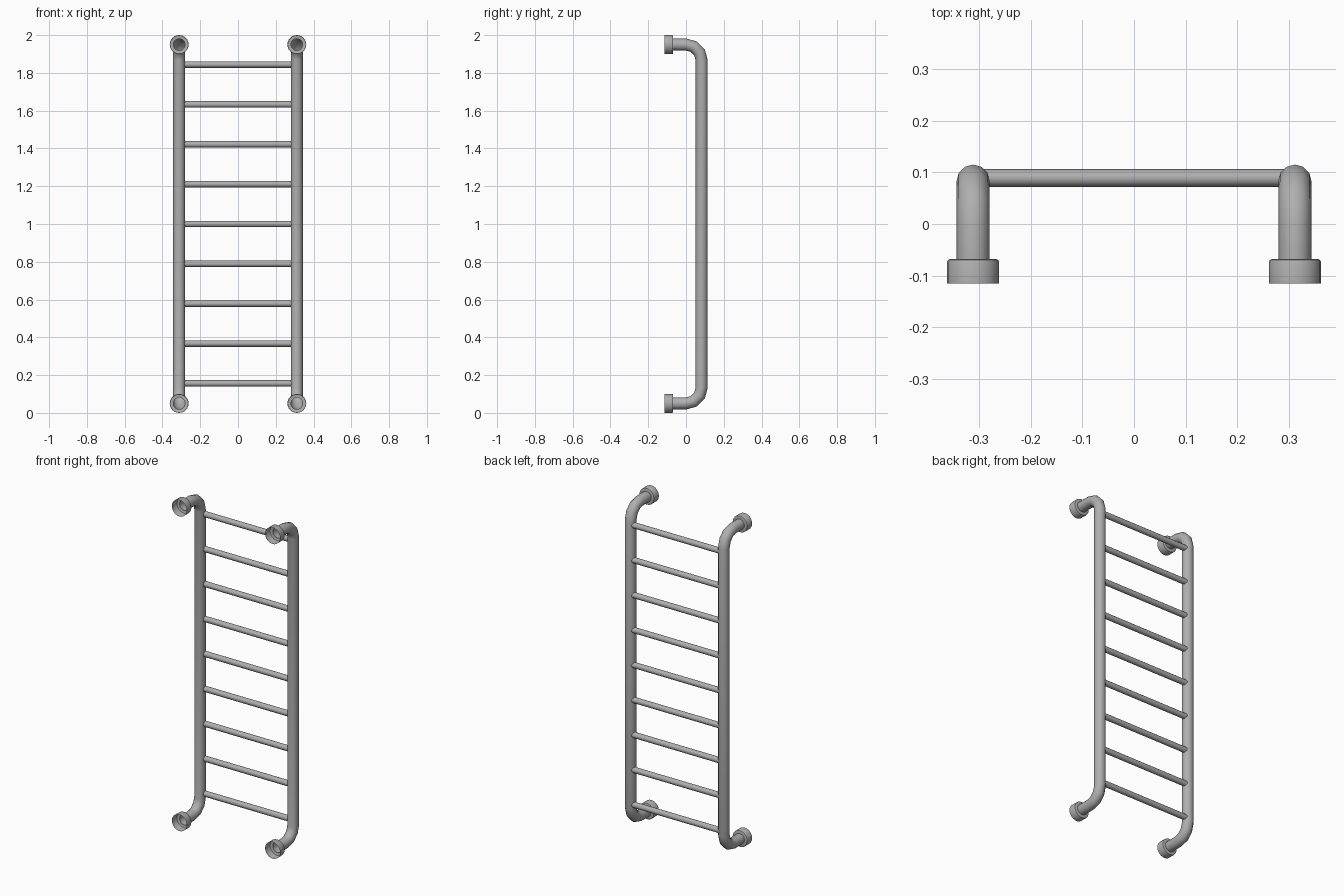
import bpy
import bmesh
from math import sin, cos, pi, radians
from mathutils import Vector

if "Cube" in bpy.data.objects:
    bpy.data.objects.remove(bpy.data.objects["Cube"])

RAIL_X, RAIL_Y, RAIL_R = 0.3115, 0.083, 0.032
BEND = 0.083
Z_LOW, Z_HIGH = 0.05, 1.95
WALL_Y, COLLAR_Y = -0.115, -0.068

# Dark grey metal
metal = bpy.data.materials.new("dark_metal")
metal.diffuse_color = (0.43, 0.43, 0.43, 1)
metal.use_nodes = True
metal.node_tree.nodes["Principled BSDF"].inputs["Base Color"].default_value = metal.diffuse_color


def finish(obj):
    """Smooth shading and metal colour."""
    obj.data.materials.append(metal)
    bpy.ops.object.select_all(action='DESELECT')
    obj.select_set(True)
    bpy.context.view_layer.objects.active = obj
    bpy.ops.object.shade_smooth_by_angle(angle=radians(40))


def skin(name, rings):
    """Join matching rings of points into an open, smooth tube."""
    bm = bmesh.new()
    loops = [[bm.verts.new(p) for p in ring] for ring in rings]
    n = len(loops[0])
    for a, b in zip(loops, loops[1:]):
        for i in range(n):
            j = (i + 1) % n
            bm.faces.new((a[i], a[j], b[j], b[i]))
    bmesh.ops.recalc_face_normals(bm, faces=bm.faces[:])
    mesh = bpy.data.meshes.new(name)
    bm.to_mesh(mesh)
    bm.free()
    obj = bpy.data.objects.new(name, mesh)
    bpy.context.collection.objects.link(obj)
    finish(obj)


def ring(center, normal, r, n):
    """Circle around center; normal lies in the plane x = constant."""
    c = Vector(center)
    return [c + Vector((1, 0, 0)) * r * sin(2 * pi * i / n)
            + Vector(normal) * r * cos(2 * pi * i / n) for i in range(n)]


# Rail path: (y, z, outward normal angle), wall - bend - upright - bend - wall
path = [(COLLAR_Y, Z_LOW, -90)]
for base, angles in ((Z_LOW + BEND, (-90, -60, -30, 0)), (Z_HIGH - BEND, (0, 30, 60, 90))):
    for a in angles:
        t = radians(a)
        path.append((RAIL_Y - BEND + BEND * cos(t), base + BEND * sin(t), a))
path.append((COLLAR_Y, Z_HIGH, 90))

for side, sx in (("left", -1), ("right", 1)):
    x = sx * RAIL_X
    # Bent side rail
    skin(f"rail_{side}", [ring((x, y, z), (0, cos(radians(a)), sin(radians(a))), RAIL_R, 12)
                          for y, z, a in path])
    # Hollow wall cups at both ends
    for level, z in (("lower", Z_LOW), ("upper", Z_HIGH)):
        profile = [(RAIL_R - 0.001, COLLAR_Y), (0.045, COLLAR_Y),
                   (0.0485, COLLAR_Y - 0.0015), (0.05, COLLAR_Y - 0.005), (0.05, WALL_Y)]
        skin(f"wall_cup_{level}_{side}",
             [ring((x, y, z), (0, 0, 1), r, 24) for r, y in profile])

# Nine rungs
for i in range(9):
    bpy.ops.mesh.primitive_cylinder_add(
        vertices=12, radius=0.017, depth=0.59,
        location=(0, 0.089, 1 + (i - 4) * 0.211), rotation=(0, pi / 2, 0))
    bpy.context.object.name = f"rung_{i + 1}"
    finish(bpy.context.object)
